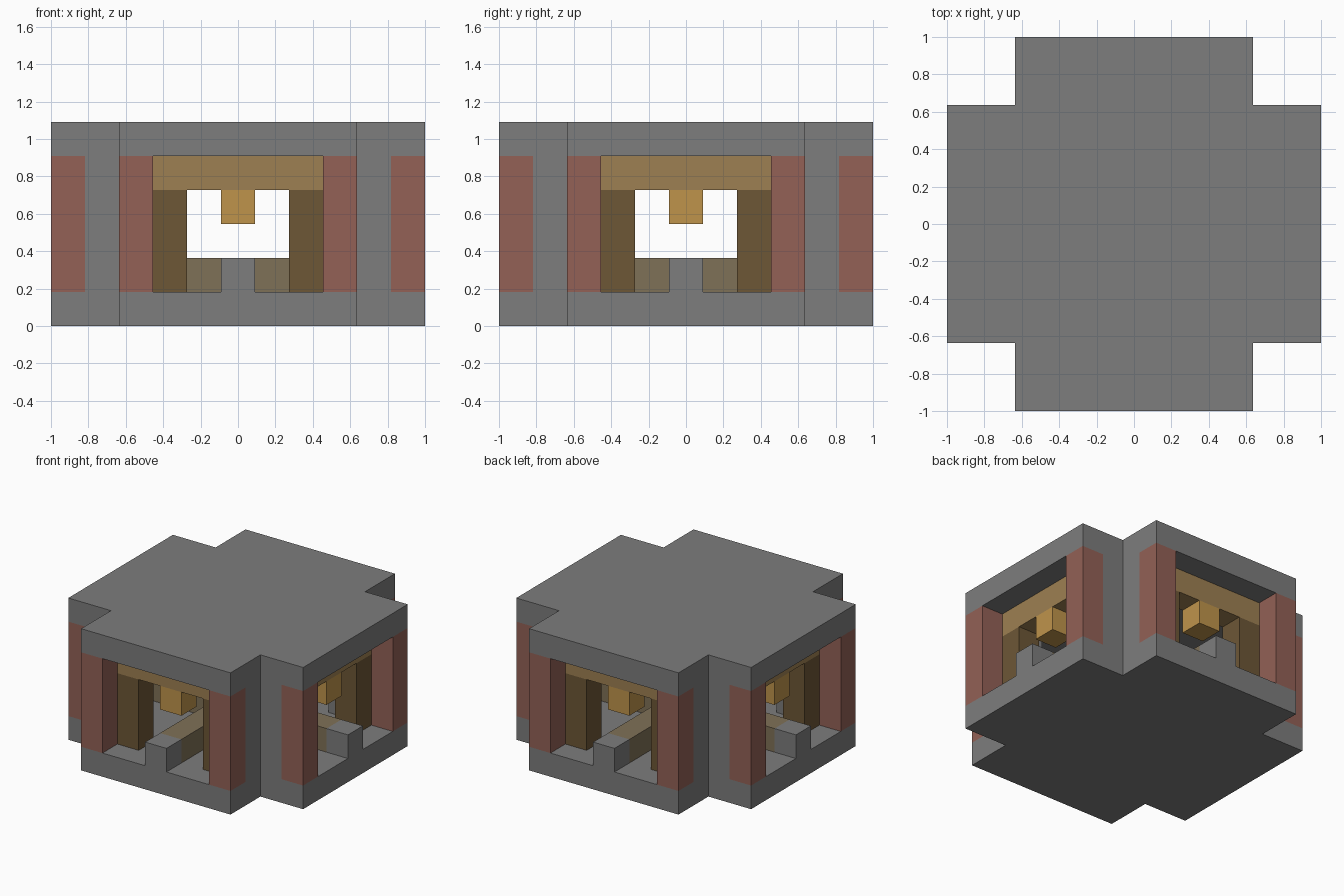
import bpy
import bmesh
from math import pi
from mathutils import Matrix

U = 2 / 11  # one block of the building grid

cube = bpy.data.objects.get("Cube")
if cube:
    bpy.data.objects.remove(cube, do_unlink=True)


def material(name, rgb):
    linear = [((c / 255 + 0.055) / 1.055) ** 2.4 for c in rgb] + [1]
    mat = bpy.data.materials.new(name)
    mat.use_nodes = True
    mat.diffuse_color = linear
    mat.node_tree.nodes["Principled BSDF"].inputs["Base Color"].default_value = linear
    return mat


stone = material("stone_grey", (125, 125, 125))
brick = material("brick_red", (147, 97, 86))
oak = material("tan_wood", (158, 128, 82))
dark = material("dark_wood", (109, 87, 54))
pale = material("greyish_wood", (127, 113, 87))
amber = material("amber_lamp", (191, 148, 75))


def prism(name, outline, z0, z1, mat, turn=0):
    """Extrude a counter-clockwise outline in grid units, turned by quarters."""
    bm = bmesh.new()
    face = bm.faces.new([bm.verts.new((x, y, z0)) for x, y in outline])
    top = bmesh.ops.extrude_face_region(bm, geom=[face])["geom"]
    moved = [v for v in top if isinstance(v, bmesh.types.BMVert)]
    bmesh.ops.translate(bm, verts=moved, vec=(0, 0, z1 - z0))
    bmesh.ops.recalc_face_normals(bm, faces=bm.faces)
    bm.transform(Matrix.Rotation(turn * pi / 2, 4, "Z") @ Matrix.Scale(U, 4))
    mesh = bpy.data.meshes.new(name)
    bm.to_mesh(mesh)
    bm.free()
    mesh.materials.append(mat)
    obj = bpy.data.objects.new(name, mesh)
    bpy.context.collection.objects.link(obj)
    return obj


def rect(x0, x1, y0, y1):
    return [(x0, y0), (x1, y0), (x1, y1), (x0, y1)]


def cross(reach, half):
    """Plus-shaped outline made from one corner repeated four times."""
    points = []
    x, y = (half, half), (reach, half)
    corner = [(reach, half), x, (half, reach)]
    for _ in range(4):
        points += corner
        corner = [(-b, a) for a, b in corner]
    return points


# Slabs and the crossing low rail
prism("floor", cross(5.5, 3.5), 0, 1, stone)
prism("roof", cross(5.5, 3.5), 5, 6, stone)
prism("low_rail", cross(4.5, 0.5), 1, 2, pale)

for turn, side in enumerate(("front", "left", "back", "right")):
    # Stone wall in each inner corner
    wall = [(2.5, -4.5), (3.5, -4.5), (3.5, -3.5), (4.5, -3.5), (4.5, -2.5), (2.5, -2.5)]
    prism(side + "_corner_wall", wall, 1, 5, stone, turn)

    # Doorway posts, lintel, rail end and hanging lamp
    for x, label in ((-1, "a"), (1, "b")):
        prism(f"{side}_brick_post_{label}", rect(3 * x - 0.5, 3 * x + 0.5, -5.5, -4.5), 1, 5, brick, turn)
        prism(f"{side}_wood_post_{label}", rect(2 * x - 0.5, 2 * x + 0.5, -4.5, -3.5), 1, 4, dark, turn)
    prism(side + "_lintel", rect(-2.5, 2.5, -4.5, -3.5), 4, 5, oak, turn)
    prism(side + "_rail_end", rect(-0.5, 0.5, -5.5, -4.5), 1, 2, stone, turn)
    prism(side + "_lamp", rect(-0.5, 0.5, -4.5, -3.5), 3, 4, amber, turn)
